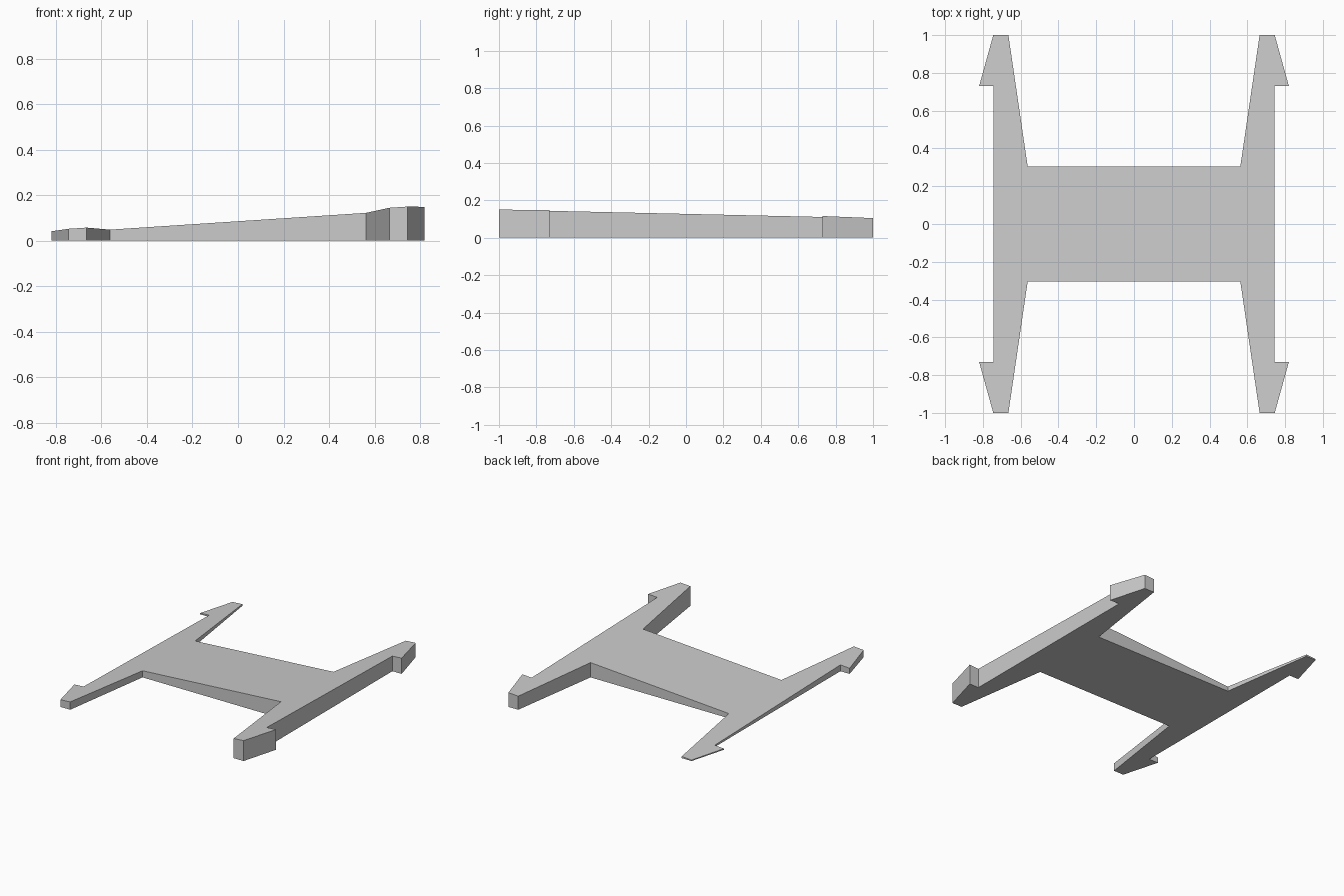
import bpy
import bmesh

cube = bpy.data.objects.get("Cube")
if cube:
    bpy.data.objects.remove(cube, do_unlink=True)

# One flat grey for the whole body
grey = bpy.data.materials.new("plain grey")
grey.use_nodes = True
colour = (0.6, 0.6, 0.6, 1.0)
grey.diffuse_color = colour
grey.node_tree.nodes["Principled BSDF"].inputs["Base Color"].default_value = colour

# Outline of one quarter (+x, +y): outer edge, barb, tip, inner corner
quarter = [(0.745, 0.73), (0.82, 0.73), (0.745, 1.0), (0.665, 1.0), (0.563, 0.305)]


def mirrored_outline(points):
    """Mirror a quarter outline across both axes, counter-clockwise."""
    half = points + [(-x, y) for x, y in reversed(points)]
    return half + [(x, -y) for x, y in reversed(half)]


def top_height(x, y):
    """Sloping top plane: rises to the left and falls to the back."""
    return 0.0787 + 0.0655 * x - 0.0225 * y


# H-shaped wedge: flat base extruded up to the sloping plane
bm = bmesh.new()
base = bm.faces.new([bm.verts.new((x, y, 0)) for x, y in mirrored_outline(quarter)])
top = bmesh.ops.extrude_face_region(bm, geom=[base], use_keep_orig=True)
for v in top["geom"]:
    if isinstance(v, bmesh.types.BMVert):
        v.co.z = top_height(v.co.x, v.co.y)
bmesh.ops.recalc_face_normals(bm, faces=bm.faces)

mesh = bpy.data.meshes.new("wedge_frame")
bm.to_mesh(mesh)
bm.free()
mesh.materials.append(grey)
frame = bpy.data.objects.new("wedge_frame", mesh)
bpy.context.collection.objects.link(frame)
